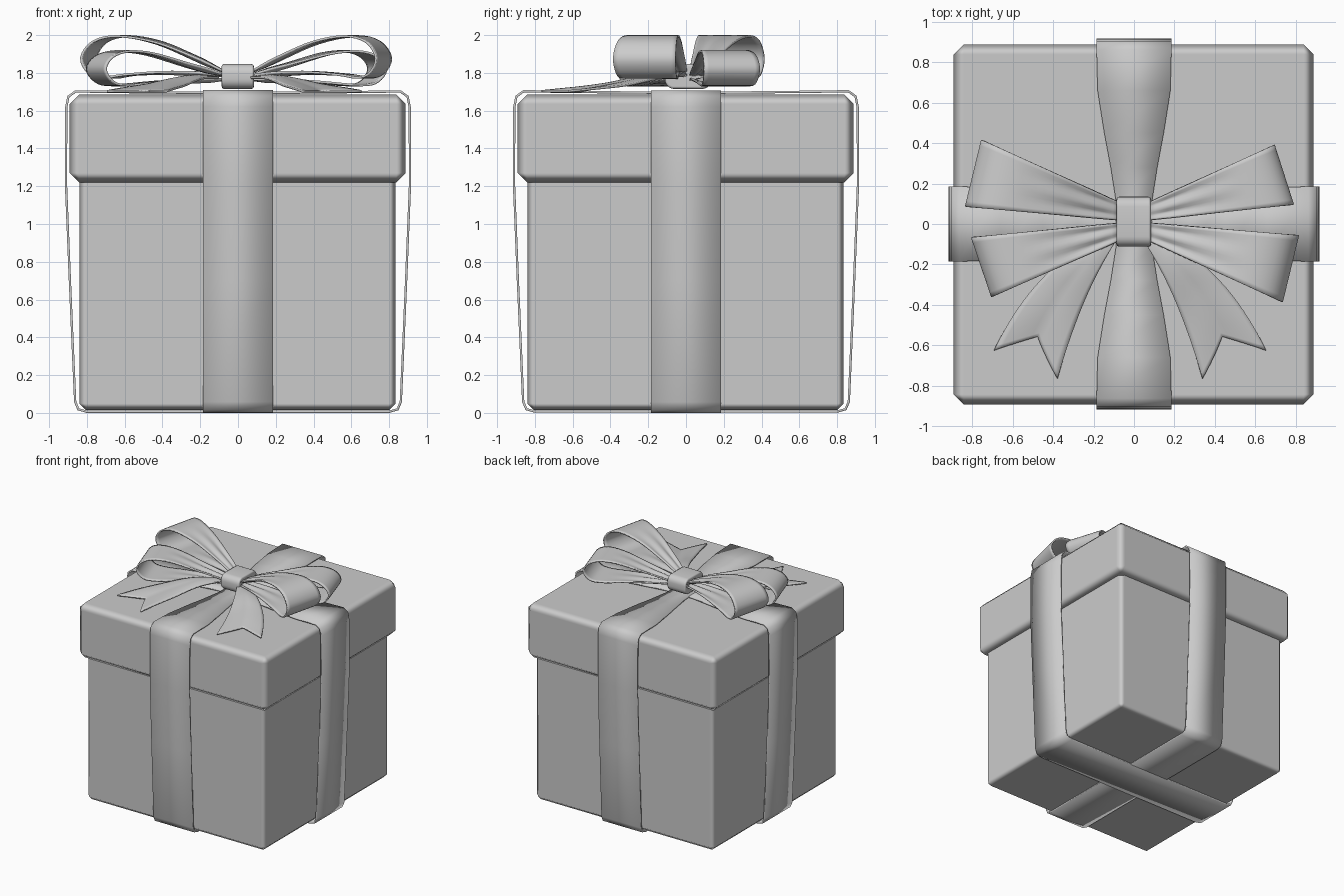
import bpy, bmesh, math
from mathutils import Vector

cube = bpy.data.objects.get("Cube")
if cube:
    bpy.data.objects.remove(cube, do_unlink=True)

grey = bpy.data.materials.new("plain grey")
grey.use_nodes = True
grey.diffuse_color = (0.6, 0.6, 0.6, 1)
grey.node_tree.nodes["Principled BSDF"].inputs["Base Color"].default_value = (0.6, 0.6, 0.6, 1)


def add_object(name, bm):
    bmesh.ops.recalc_face_normals(bm, faces=bm.faces)
    mesh = bpy.data.meshes.new(name)
    bm.to_mesh(mesh)
    bm.free()
    mesh.materials.append(grey)
    obj = bpy.data.objects.new(name, mesh)
    bpy.context.collection.objects.link(obj)
    bpy.ops.object.select_all(action='DESELECT')
    obj.select_set(True)
    bpy.context.view_layer.objects.active = obj
    return obj


def block(name, low, high, bevel, round_x=0):
    """Box between two corners with bevelled edges."""
    bm = bmesh.new()
    bmesh.ops.create_cube(bm, size=1)
    low, high = Vector(low), Vector(high)
    for v in bm.verts:
        v.co = (low + high) / 2 + v.co * (high - low)
    if round_x:
        along = [e for e in bm.edges if abs(e.verts[0].co.x - e.verts[1].co.x) > 0.01]
        bmesh.ops.bevel(bm, geom=along, offset=round_x, segments=5, profile=0.5, affect='EDGES')
    obj = add_object(name, bm)
    bpy.ops.object.shade_smooth()
    mod = obj.modifiers.new("bevel", 'BEVEL')
    mod.width, mod.segments, mod.harden_normals = bevel, 2 if round_x else 1, True
    return obj


def ribbon(name, rows, closed=False, angle=50):
    """Thin cloth strip through rows of points."""
    bm = bmesh.new()
    grid = [[bm.verts.new(p) for p in row] for row in rows]
    pairs = list(zip(grid, grid[1:])) + ([(grid[-1], grid[0])] if closed else [])
    for a, b in pairs:
        for i in range(len(a) - 1):
            bm.faces.new((a[i], a[i + 1], b[i + 1], b[i]))
    obj = add_object(name, bm)
    bpy.ops.object.shade_smooth_by_angle(angle=math.radians(angle))
    mod = obj.modifiers.new("thickness", 'SOLIDIFY')
    mod.thickness, mod.offset, mod.use_even_offset = 0.012, 0, True
    return obj


def spline(points, steps):
    """Smooth curve through the given points."""
    p = [Vector(q) for q in points]
    p = [2 * p[0] - p[1]] + p + [2 * p[-1] - p[-2]]
    out = []
    for a, b, c, d in zip(p, p[1:], p[2:], p[3:]):
        for i in range(steps):
            t = i / steps
            out.append(0.5 * (2 * b + (c - a) * t + (2 * a - 5 * b + 4 * c - d) * t ** 2
                              + (3 * b - a - 3 * c + d) * t ** 3))
    return out + [p[-2]]


def bezier(a, b, c, t):
    return Vector(a) * (1 - t) ** 2 + Vector(b) * 2 * t * (1 - t) + Vector(c) * t * t


# Box and lid
block("box_body", (-0.84, -0.84, 0.015), (0.835, 0.835, 1.5), 0.035)
block("box_lid", (-0.892, -0.892, 1.22), (0.888, 0.888, 1.685), 0.05)

# Wrapping bands: distance from centre, height, half width
half = [(0.12, 1.695, 0.09), (0.28, 1.696, 0.115), (0.45, 1.698, 0.147), (0.66, 1.7, 0.18),
        (0.86, 1.703, 0.185), (0.898, 1.675, 0.185), (0.909, 1.62, 0.185), (0.911, 1.22, 0.185),
        (0.89, 0.7, 0.185), (0.862, 0.06, 0.185), (0.845, 0.02, 0.185), (0.8, 0.007, 0.185)]
loop = half + [(-u, z, w) for u, z, w in reversed(half)]
ribbon("front_back_band", [[(s * w, u, z) for s in (-1, 1)] for u, z, w in loop], True, 30)
ribbon("side_band", [[(u, s * w, z - 0.001) for s in (-1, 1)] for u, z, w in loop], True, 30)

# Bow loops: profile of reach along the loop and height
tall = [(0, 1.8), (0.25, 1.885), (0.5, 1.96), (0.75, 1.994), (0.92, 1.965), (1, 1.88),
        (0.95, 1.80), (0.85, 1.775), (0.7, 1.79), (0.4, 1.8), (0, 1.785)]
short = [(0, 1.785), (0.3, 1.84), (0.6, 1.9), (0.8, 1.914), (0.94, 1.885), (1, 1.82),
         (0.94, 1.755), (0.82, 1.735), (0.5, 1.75), (0, 1.765)]


def bow_loop(name, profile, side, back, inner, outer):
    start_in = Vector((side * 0.06, 0.012 + back * 0.005))
    start_out = Vector((side * 0.06, 0.012 + back * 0.09))
    rows = []
    for f, z in spline(profile, 4):
        a, b = start_in.lerp(Vector(inner), f), start_out.lerp(Vector(outer), f)
        row = []
        for i in range(13):
            s = i / 12
            p = a.lerp(b, s)
            # gathered folds fade away from the knot
            fold = 0.012 * math.cos(s * 4 * math.pi) * max(0, 1 - f * 1.4) * min(1, f * 6)
            row.append((p.x, p.y, z + fold))
        rows.append(row)
    ribbon(name, rows)


bow_loop("bow_loop_back_right", tall, -1, 1, (-0.83, 0.085), (-0.75, 0.415))
bow_loop("bow_loop_front_left", tall, 1, -1, (0.81, -0.055), (0.73, -0.385))
bow_loop("bow_loop_back_left", short, 1, 1, (0.785, 0.095), (0.69, 0.39))
bow_loop("bow_loop_front_right", short, -1, -1, (-0.80, -0.065), (-0.70, -0.36))

# Bow tails with a swallow-tail notch
heights = spline([(0, 1.775), (0.3, 1.77), (0.6, 1.735), (0.85, 1.715), (1, 1.703)], 5)
for side, name in ((1, "left_tail"), (-1, "right_tail")):
    rows = []
    for t, z in heights:
        row = []
        for i in range(13):
            s = i / 6 - 1
            k = t * (1 - 0.17 * (1 - abs(s)))
            near = bezier((0.08, -0.1), (0.24, -0.35), (0.358, -0.765), k)
            far = bezier((0.08, -0.03), (0.46, -0.18), (0.673, -0.625), k)
            p = near.lerp(far, (s + 1) / 2)
            wave = 0.018 * (1 - s * s) * math.sin(math.pi * t)
            row.append((side * p.x - 0.02, p.y, z + wave))
        rows.append(row)
    ribbon(name, rows)

# Knot
block("bow_knot", (-0.087, -0.112, 1.715), (0.085, 0.135, 1.847), 0.014, 0.05)
